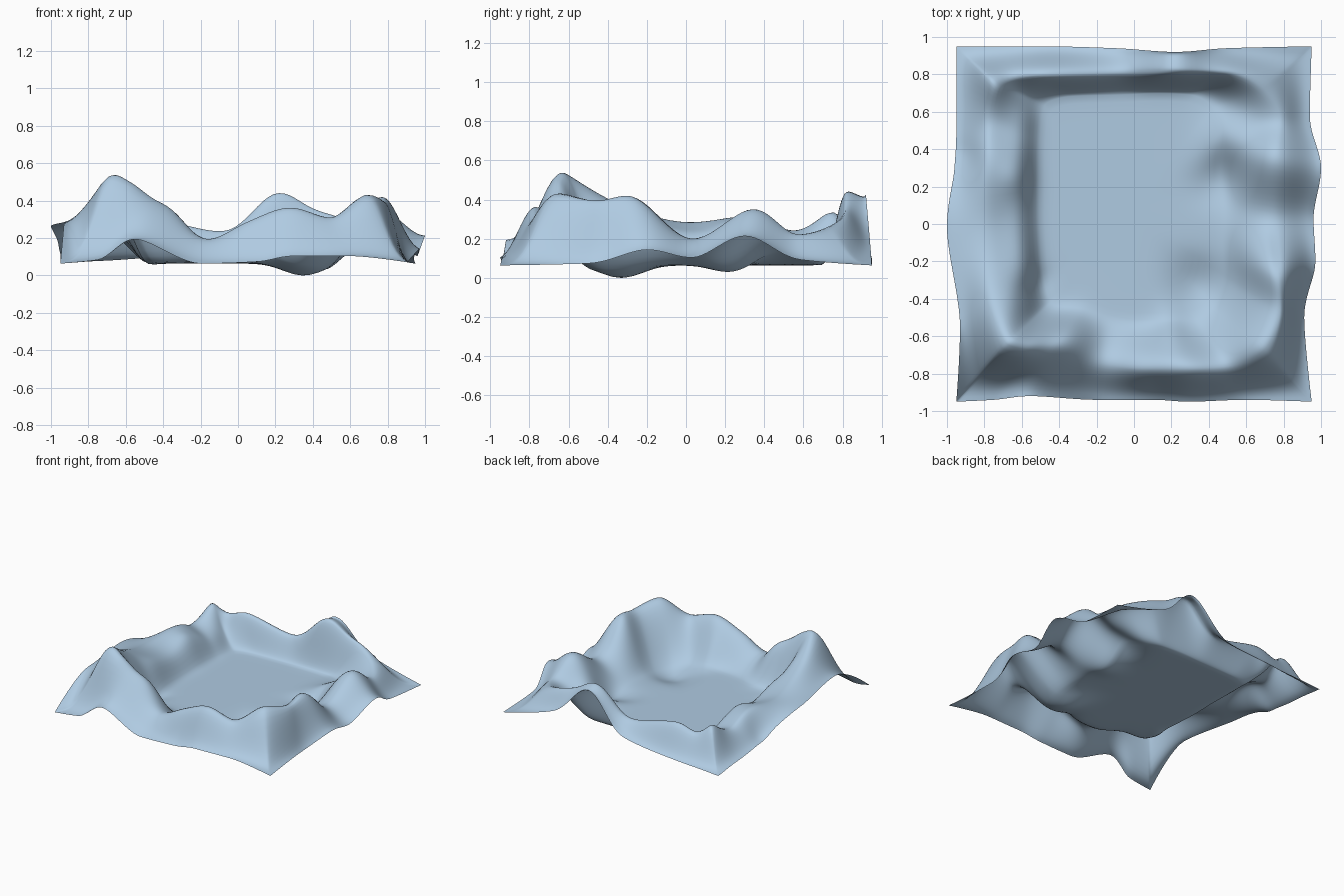
import bpy, bmesh, math

if "Cube" in bpy.data.objects:
    bpy.data.objects.remove(bpy.data.objects["Cube"])

# matching stations around the sheet, counterclockwise from the front left corner: x, y, z
EDGE = [(-.95, -.95, .07), (-.75, -.94, .09), (-.55, -.92, .20), (-.2, -.94, .07),
        (.1, -.94, .08), (.3, -.95, .11), (.6, -.94, .11), (.95, -.95, .07),
        (.91, -.5, .08), (.97, -.2, .15), (.96, .03, .11), (1.0, .3, .22),
        (.94, .58, .10), (.95, .95, .07), (.5, .94, .20), (.22, .92, .43),
        (-.1, .94, .15), (-.5, .95, .10), (-.95, .95, .07), (-.95, .5, .12),
        (-.96, .3, .18), (-1.0, -.02, .27), (-.93, -.55, .29)]
CREST = [(-.68, -.64, .57), (-.58, -.67, .52), (-.42, -.68, .38), (-.17, -.74, .20),
         (.05, -.77, .30), (.28, -.77, .38), (.5, -.76, .32), (.70, -.67, .46),
         (.78, -.46, .41), (.77, -.28, .44), (.75, .03, .20), (.76, .34, .37),
         (.78, .56, .23), (.70, .72, .27), (.50, .81, .34), (.22, .82, .46),
         (-.08, .81, .24), (-.5, .80, .33), (-.73, .74, .33), (-.77, .55, .25),
         (-.78, .33, .33), (-.78, 0, .29), (-.75, -.42, .43)]
FLOOR = .07
# local dents and swells: x, y, height, radius
LUMPS = [(.35, -.33, -.075, .14), (-.56, -.33, -.08, .07), (.46, .22, -.045, .12),
         (.52, .47, .09, .13), (-.33, -.60, .07, .10), (.2, -.58, .05, .08),
         (-.65, .24, .04, .08), (-.88, .36, -.04, .08), (-.80, .78, .08, .09),
         (-.63, .75, -.08, .07), (.37, .81, -.03, .08)]
SUB = 10


def slope(a, b, c):
    d0, d1 = b - a, c - b
    return 0 if d0 * d1 <= 0 else 2 * d0 * d1 / (d0 + d1)


def ease(t):
    t = min(1, max(0, t))
    return t * t * (3 - 2 * t)


def smooth_loop(pts):
    """Closed curve through the points without overshoot."""
    out, n = [], len(pts)
    for i in range(n):
        a, b, c, d = (pts[(i + k) % n] for k in (-1, 0, 1, 2))
        for s in range(SUB):
            t = s / SUB
            h = ease(t)
            out.append([b[k] * (1 - h) + c[k] * h
                        + (t ** 3 - 2 * t * t + t) * slope(a[k], b[k], c[k])
                        + (t ** 3 - t * t) * slope(b[k], c[k], d[k]) for k in range(3)])
    return out


def outer_profile(p, t):
    # the four corners flare out flatter than the sides
    corner = max(0, (abs(p[0]) + abs(p[1]) - 1.45) / .45)
    return ease(t ** (1 + .7 * corner))


def inner_profile(p, t):
    # the left side is a shelf ending in a steep drop
    left = ease((-p[0] - .5) / .25) * ease((.75 - p[1]) / .2) * ease((p[1] + .65) / .25)
    return (1 - left) * ease(t) + left * (.45 * t + .55 * ease((t - .6) / .4))


def flat_profile(p, t):
    return t


def blend(loop_a, loop_b, t, profile):
    return [(a[0] + (b[0] - a[0]) * t, a[1] + (b[1] - a[1]) * t,
             a[2] + (b[2] - a[2]) * profile(a, t)) for a, b in zip(loop_a, loop_b)]


def lump(x, y):
    return sum(h * math.exp(-((x - cx) ** 2 + (y - cy) ** 2) / (r * r)) for cx, cy, h, r in LUMPS)


# rings: outer edge -> crest -> foot of the inner slope -> middle of the basin
edge, crest = smooth_loop(EDGE), smooth_loop(CREST)
foot = [(x * .63 - .015, y * .76 + .075, FLOOR) for x, y, z in crest]
middle = [(-.04, .05, FLOOR)] * len(foot)
rings = []
for a, b, steps, profile in ((edge, crest, 12, outer_profile), (crest, foot, 14, inner_profile),
                             (foot, middle, 16, flat_profile)):
    rings += [blend(a, b, s / steps, profile) for s in range(steps)]

bm = bmesh.new()
rows = [[bm.verts.new((x, y, z + lump(x, y))) for x, y, z in ring] for ring in rings]
n = len(edge)
for outer, inner in zip(rows, rows[1:]):
    for i in range(n):
        j = (i + 1) % n
        bm.faces.new((outer[i], outer[j], inner[j], inner[i]))
centre = bm.verts.new((-.04, .05, FLOOR))
for i in range(n):
    bm.faces.new((rows[-1][i], rows[-1][(i + 1) % n], centre))

# soften the ridges while keeping the outer edge, then stand on z = 0
inside = [v for row in rows[1:] for v in row]
for _ in range(8):
    bmesh.ops.smooth_vert(bm, verts=inside, factor=.5,
                          use_axis_x=False, use_axis_y=False, use_axis_z=True)
low = min(v.co.z for v in bm.verts)
for v in bm.verts:
    v.co.z -= low
for f in bm.faces:
    f.smooth = True

mesh = bpy.data.meshes.new("mountain_basin")
bm.to_mesh(mesh)
bm.free()
mat = bpy.data.materials.new("pale blue")
mat.diffuse_color = (.43, .595, .76, 1)
mat.use_nodes = True
mat.node_tree.nodes["Principled BSDF"].inputs["Base Color"].default_value = mat.diffuse_color
mesh.materials.append(mat)
terrain = bpy.data.objects.new("mountain_basin", mesh)
bpy.context.collection.objects.link(terrain)
